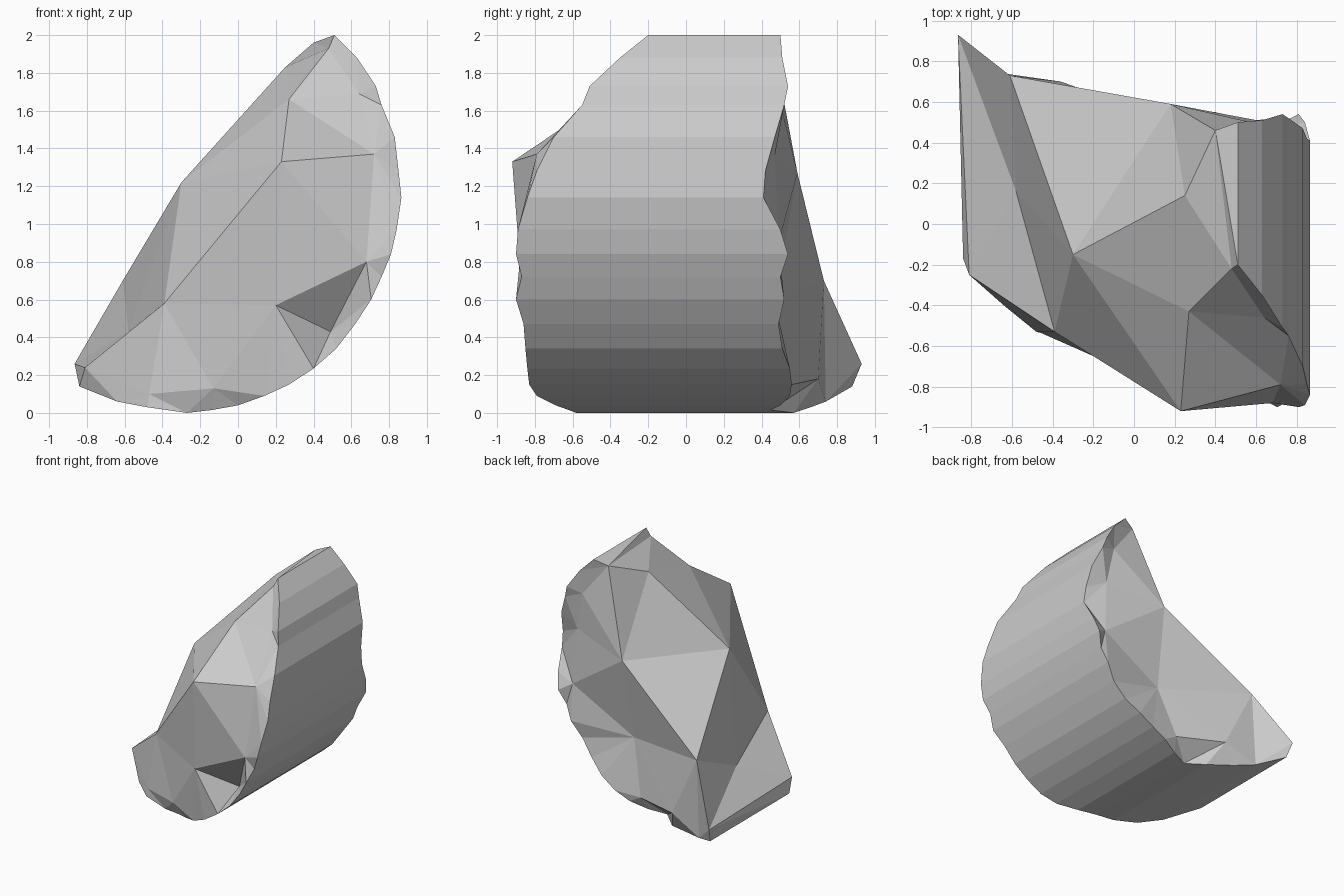
import bpy, bmesh
from mathutils import Vector
from mathutils.geometry import delaunay_2d_cdt

if "Cube" in bpy.data.objects:
    bpy.data.objects.remove(bpy.data.objects["Cube"])

# Rounded side of the broken chunk: x, z, front rim y, back rim y
ARC = [(.51, 2.0, -.20, .50), (.63, 1.88, -.35, .51), (.73, 1.73, -.51, .54),
       (.76, 1.63, -.55, .52), (.83, 1.46, -.70, .47), (.85, 1.28, -.79, .42),
       (.865, 1.14, -.84, .41), (.84, .97, -.89, .50), (.81, .84, -.90, .54),
       (.76, .72, -.87, .50), (.705, .6, -.90, .52), (.62, .47, -.86, .49),
       (.52, .34, -.85, .51), (.40, .235, -.84, .55), (.27, .15, -.83, .56),
       (.14, .09, -.79, .55), (0, .04, -.69, .50), (-.14, .015, -.62, .45),
       (-.27, 0, -.58, .57), (-.48, .03, -.53, .66), (-.64, .06, -.40, .74),
       (-.84, .14, -.17, .88)]
# Broken upper-left ridge joining the front and back faces
RIDGE = [(-.865, .93, .26), (-.61, .73, .70), (-.30, -.15, 1.22),
         (.25, .14, 1.83), (.40, .46, 1.96)]
# Corners inside each fracture face and the creases between them
FRONT = {'a': (.23, -.92, 1.33), 'b': (.27, -.43, 1.66), 'c': (.48, -.22, 1.93),
         'd': (-.39, -.53, .58), 'e': (.72, -.79, 1.37), 'f': (.20, -.86, .57),
         'g': (.49, -.68, .43), 'h': (.68, -.88, .80), 'i': (.64, -.46, 1.69),
         'j': (-.81, -.25, .24), 'k': (-.58, .16, .43), 'm': (-.13, -.68, .13),
         'n': (-.47, -.53, .10)}
BACK = {'a': (-.36, .70, .18), 'b': (.18, .59, 1.27), 'c': (.15, .47, .59),
        'd': (.03, .56, .15), 'e': (.68, .47, 1.36), 'f': (.71, .49, .90),
        'g': (.62, .49, 1.68)}

bm = bmesh.new()
front_rim = [bm.verts.new((x, y, z)) for x, z, y, _ in ARC]
back_rim = [bm.verts.new((x, y, z)) for x, z, _, y in ARC]
ridge = [bm.verts.new(p) for p in RIDGE]

# Curved side
for i in range(len(ARC) - 1):
    bm.faces.new((front_rim[i], front_rim[i + 1], back_rim[i + 1], back_rim[i]))


def fracture(rim, corners, creases):
    """Triangulate a rough end face, seen along y, between the rim and ridge."""
    loop = rim + ridge
    inner = {k: bm.verts.new(p) for k, p in corners.items()}
    verts = loop + list(inner.values())
    inner.update({str(i): v for i, v in enumerate(ridge)})
    inner['z'] = rim[-2]
    flat = [Vector((v.co.x, v.co.z)) for v in verts]
    n = len(loop)
    edges = [(i, (i + 1) % n) for i in range(n)]
    edges += [(verts.index(inner[p]), verts.index(inner[q])) for p, q in creases.split()]
    _, _, tris, source, _, _ = delaunay_2d_cdt(flat, edges, [], 1, 1e-5)
    for t in tris:
        bm.faces.new([verts[source[i][0]] for i in t])


# Rough front and back
fracture(front_rim, FRONT, "ad d2 dj dk ae ab bc bi ci fh fg gh ah df a2 b2 b3 k1 k2 k0 kj")
fracture(back_rim, BACK, "b1 b3 b4 a1 z1 ac bc ad cd c1 be bf bg cf g4")

# Closing triangle at the top edge and the low left tip
bm.faces.new((front_rim[0], back_rim[0], ridge[-1]))
bm.faces.new((front_rim[-1], back_rim[-1], ridge[0]))

bmesh.ops.recalc_face_normals(bm, faces=bm.faces)
mesh = bpy.data.meshes.new("broken_stone_chunk")
bm.to_mesh(mesh)
bm.free()
chunk = bpy.data.objects.new("broken_stone_chunk", mesh)
bpy.context.collection.objects.link(chunk)
